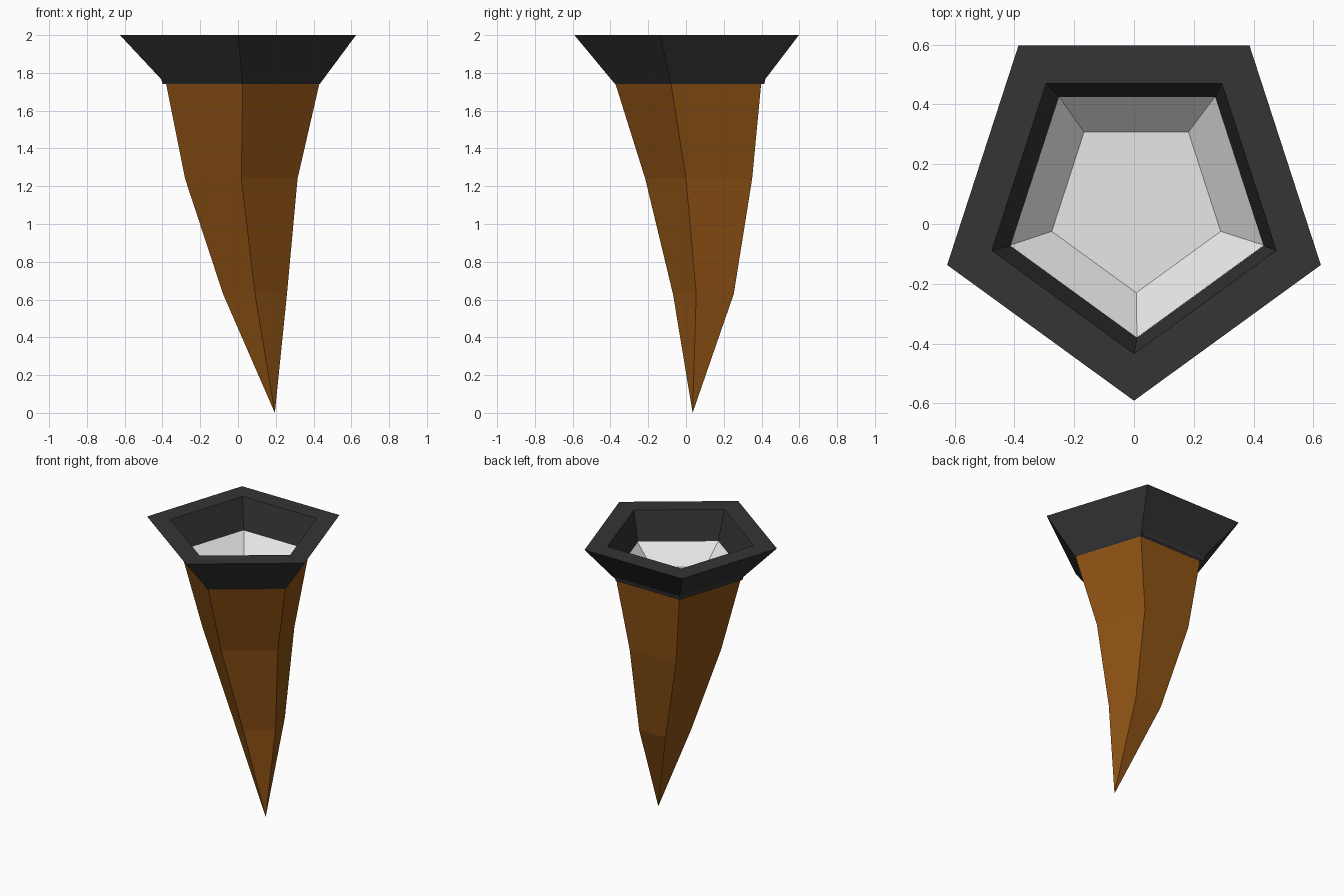
import bpy, bmesh, math
from mathutils import Vector

SIDES = 5

cube = bpy.data.objects.get("Cube")
if cube:
    bpy.data.objects.remove(cube, do_unlink=True)


def make_material(name, color):
    mat = bpy.data.materials.new(name)
    mat.use_nodes = True
    mat.diffuse_color = (*color, 1)
    bsdf = mat.node_tree.nodes["Principled BSDF"]
    bsdf.inputs["Base Color"].default_value = (*color, 1)
    bsdf.inputs["Roughness"].default_value = 0.8
    return mat


def loft(name, sections, mat, tip=None, floor=False):
    """Join pentagon sections (x, y, z, radius), ending in a tip or a flat floor."""
    bm = bmesh.new()
    rings = []
    for x, y, z, r in sections:
        ring = []
        for k in range(SIDES):
            a = math.tau * k / SIDES - math.pi / 2
            ring.append(bm.verts.new((x + r * math.cos(a), y + r * math.sin(a), z)))
        rings.append(ring)
    for upper, lower in zip(rings, rings[1:]):
        for k in range(SIDES):
            n = (k + 1) % SIDES
            bm.faces.new((upper[k], lower[k], lower[n], upper[n]))
    if tip:
        point = bm.verts.new(Vector(tip))
        for k in range(SIDES):
            bm.faces.new((rings[-1][k], point, rings[-1][(k + 1) % SIDES]))
    if floor:
        bm.faces.new(rings[-1])
    mesh = bpy.data.meshes.new(name)
    bm.to_mesh(mesh)
    bm.free()
    mesh.materials.append(mat)
    obj = bpy.data.objects.new(name, mesh)
    bpy.context.collection.objects.link(obj)
    return obj


brown = make_material("brown horn", (0.27, 0.085, 0.007))
dark = make_material("dark grey", (0.035, 0.035, 0.035))
white = make_material("off white", (0.8, 0.8, 0.8))

# Bent horn body, tapering to a point
loft("horn_body", [
    (0.025, 0.053, 1.74, 0.426),
    (0.0175, 0.097, 1.24, 0.313),
    (0.09, 0.109, 0.63, 0.178),
], brown, tip=(0.195, 0.035, 0))

# Flared collar: outer slope, flat rim and inner wall
loft("collar", [
    (0, 0.066, 2, 0.5),
    (0.013, 0.064, 1.74, 0.433),
], dark)
loft("collar_outside", [
    (0.025, 0.053, 1.74, 0.428),
    (0, 0.066, 2, 0.657),
    (0, 0.066, 2, 0.5),
], dark)

# Shallow pale cup inside the collar
loft("inner_cup", [
    (0.01, 0.067, 1.79, 0.447),
    (0.0075, 0.067, 1.665, 0.297),
], white, floor=True)
